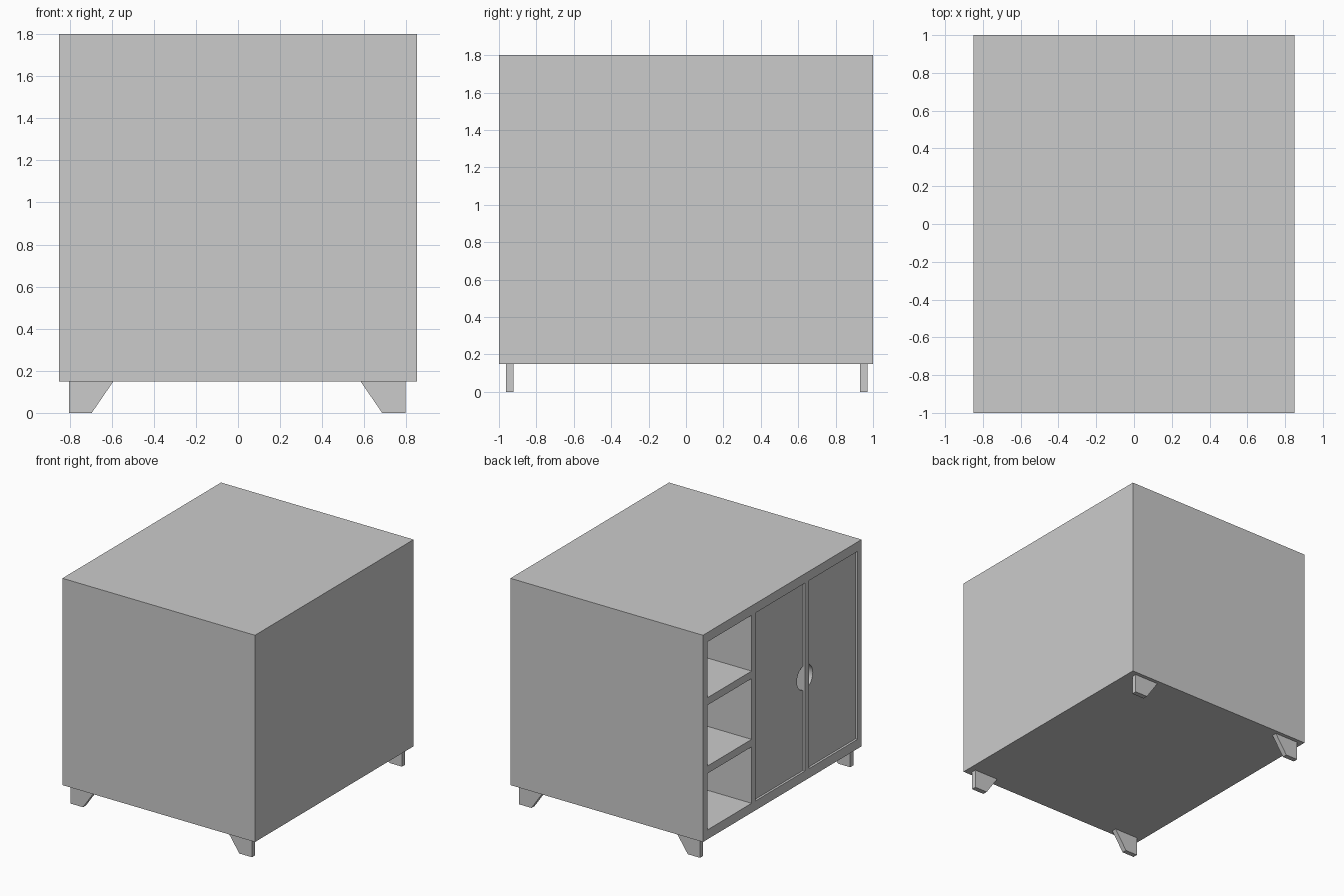
import bpy, bmesh
from mathutils import Matrix, Vector

if "Cube" in bpy.data.objects:
    bpy.data.objects.remove(bpy.data.objects["Cube"])


def finish(name, bm):
    bmesh.ops.recalc_face_normals(bm, faces=bm.faces)
    mesh = bpy.data.meshes.new(name)
    bm.to_mesh(mesh)
    bm.free()
    obj = bpy.data.objects.new(name, mesh)
    bpy.context.collection.objects.link(obj)
    return obj


def boxes(name, ranges):
    bm = bmesh.new()
    for x0, x1, y0, y1, z0, z1 in ranges:
        centre = Vector((x0 + x1, y0 + y1, z0 + z1)) / 2
        size = Matrix.Diagonal((x1 - x0, y1 - y0, z1 - z0, 1))
        bmesh.ops.create_cube(bm, size=1, matrix=Matrix.Translation(centre) @ size)
    return finish(name, bm)


def cut(obj, cutter):
    bpy.context.view_layer.objects.active = obj
    mod = obj.modifiers.new("cut", 'BOOLEAN')
    mod.operation = 'DIFFERENCE'
    mod.solver = 'EXACT'
    mod.object = cutter
    bpy.ops.object.modifier_apply(modifier=mod.name)


FACE = -0.85                  # open side of the cabinet
INNER = 0.80                  # inner face of the closed side
LOW, HIGH = 0.225, 1.725      # opening heights
door_spans = {"rear_door": (-0.285, 0.34), "front_door": (-0.95, -0.335)}
shelf_spans = [(LOW, 0.675), (0.735, 1.22), (1.28, HIGH)]

# Case: solid block hollowed into three cubbies and two cupboards
case = boxes("case", [(FACE, 0.85, -1, 1, 0.15, 1.8)])
hollows = [(FACE - 0.1, INNER, 0.387, 0.945, a, b) for a, b in shelf_spans]
hollows += [(FACE - 0.1, INNER, a, b, LOW, HIGH) for a, b in door_spans.values()]
pockets = boxes("pocket_cutter", hollows)
cut(case, pockets)
bpy.data.objects.remove(pockets)

# Recessed doors sharing one round finger hole
bpy.ops.mesh.primitive_cylinder_add(vertices=48, radius=0.1, depth=0.4,
                                    location=(FACE, -0.31, 0.96),
                                    rotation=(0, 1.5707963, 0))
hole = bpy.context.object
hole.name = "finger_hole_cutter"
for name, (a, b) in door_spans.items():
    door = boxes(name, [(FACE + 0.018, FACE + 0.068, a, b, LOW, HIGH)])
    cut(door, hole)
    bpy.ops.object.select_all(action='DESELECT')
    door.select_set(True)
    bpy.context.view_layer.objects.active = door
    bpy.ops.object.shade_smooth_by_angle()
bpy.data.objects.remove(hole)


# Tapered plate legs at the corners
def leg(name, outer, foot, top, y0, y1):
    bm = bmesh.new()
    profile = [(outer, 0), (foot, 0), (top, 0.15), (outer, 0.15)]
    face = bm.faces.new([bm.verts.new((x, y0, z)) for x, z in profile])
    new = bmesh.ops.extrude_face_region(bm, geom=[face])["geom"]
    verts = [v for v in new if isinstance(v, bmesh.types.BMVert)]
    bmesh.ops.translate(bm, verts=verts, vec=(0, y1 - y0, 0))
    finish(name, bm)


for end, y0, y1 in (("front", -0.962, -0.923), ("back", 0.93, 0.97)):
    leg(end + "_left_leg", -0.803, -0.695, -0.592, y0, y1)
    leg(end + "_right_leg", 0.797, 0.685, 0.582, y0, y1)
